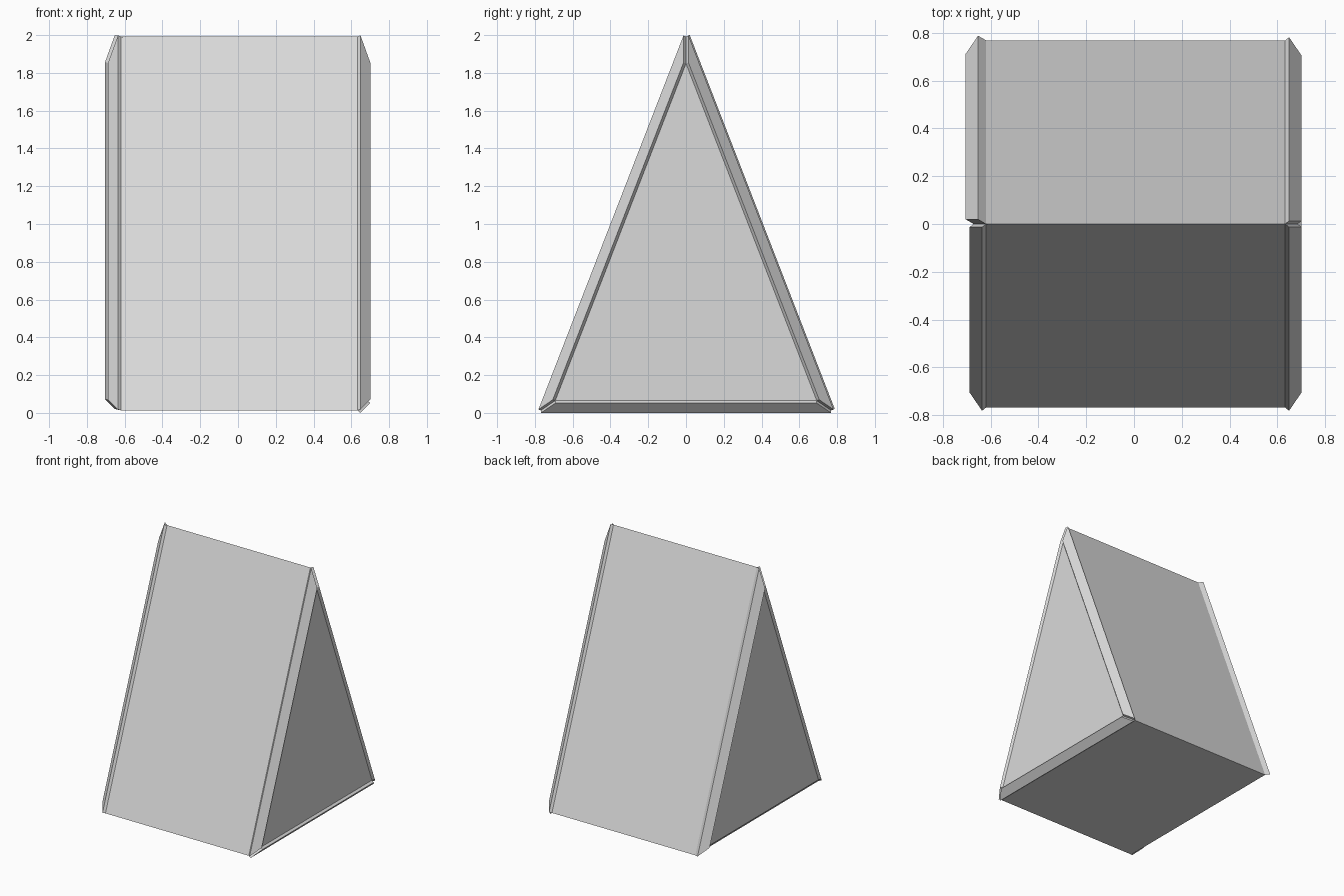
import bpy
import bmesh
from mathutils import Vector

cube = bpy.data.objects.get("Cube")
if cube:
    bpy.data.objects.remove(cube, do_unlink=True)

# Single flat colour
grey = bpy.data.materials.new("light_grey")
grey.use_nodes = True
colour = (0.7, 0.7, 0.7, 1)
grey.diffuse_color = colour
grey.node_tree.nodes["Principled BSDF"].inputs["Base Color"].default_value = colour

APEX, BASE, HALF = 1.993, 0.013, 0.768
CHAMFER = 0.052
SLOPE = HALF / (APEX - BASE)
OUT_FRONT = Vector((0, -(APEX - BASE), HALF)).normalized()
OUT_BACK = Vector((0, -OUT_FRONT.y, OUT_FRONT.z))
OUT_BOTTOM = Vector((0, 0, -1))


def triangle(x, inset):
    """Corners front, back, apex of the wedge outline, moved inwards."""
    top = APEX - inset / OUT_FRONT.z
    low = BASE + inset
    half = (top - low) * SLOPE
    return [Vector((x, -half, low)), Vector((x, half, low)), Vector((x, 0, top))]


def build(name, rings):
    """Closed solid lofted through a list of matching rings."""
    bm = bmesh.new()
    loops = [[bm.verts.new(p) for p in ring] for ring in rings]
    for a, b in zip(loops, loops[1:]):
        n = len(a)
        for i in range(n):
            j = (i + 1) % n
            bm.faces.new((a[i], a[j], b[j], b[i]))
    bm.faces.new(loops[0])
    bm.faces.new(loops[-1])
    bmesh.ops.recalc_face_normals(bm, faces=bm.faces[:])
    mesh = bpy.data.meshes.new(name)
    bm.to_mesh(mesh)
    bm.free()
    mesh.materials.append(grey)
    obj = bpy.data.objects.new(name, mesh)
    bpy.context.collection.objects.link(obj)


# Wedge body with chamfered ends
LEFT, RIGHT = 0.632, -0.619
build("wedge_body", [
    triangle(RIGHT - CHAMFER, CHAMFER), triangle(RIGHT, 0),
    triangle(LEFT, 0), triangle(LEFT + CHAMFER, CHAMFER)])


# Raised trim plates standing on the chamfers
def trim(name, x, side, edge, out, lift_x, lift_out):
    a, b = edge
    outer = triangle(x, 0)
    inner = triangle(x + side * CHAMFER, CHAMFER)
    quad = [outer[a], outer[b], inner[b], inner[a]]
    lift = Vector((side * lift_x, 0, 0)) + out * lift_out
    build(name, [[p - lift * 0.2 for p in quad], [p + lift for p in quad]])


FRONT_EDGE, BACK_EDGE, BOTTOM_EDGE = (0, 2), (1, 2), (0, 1)
THIN = (0.0165, 0.014)
trim("left_front_trim", LEFT, 1, FRONT_EDGE, OUT_FRONT, *THIN)
trim("left_back_trim", LEFT, 1, BACK_EDGE, OUT_BACK, *THIN)
trim("left_bottom_trim", LEFT, 1, BOTTOM_EDGE, OUT_BOTTOM, 0.0165, 0.013)
trim("right_front_trim", RIGHT, -1, FRONT_EDGE, OUT_FRONT, *THIN)
trim("right_back_trim", RIGHT, -1, BACK_EDGE, OUT_BACK, 0.033, 0.021)
